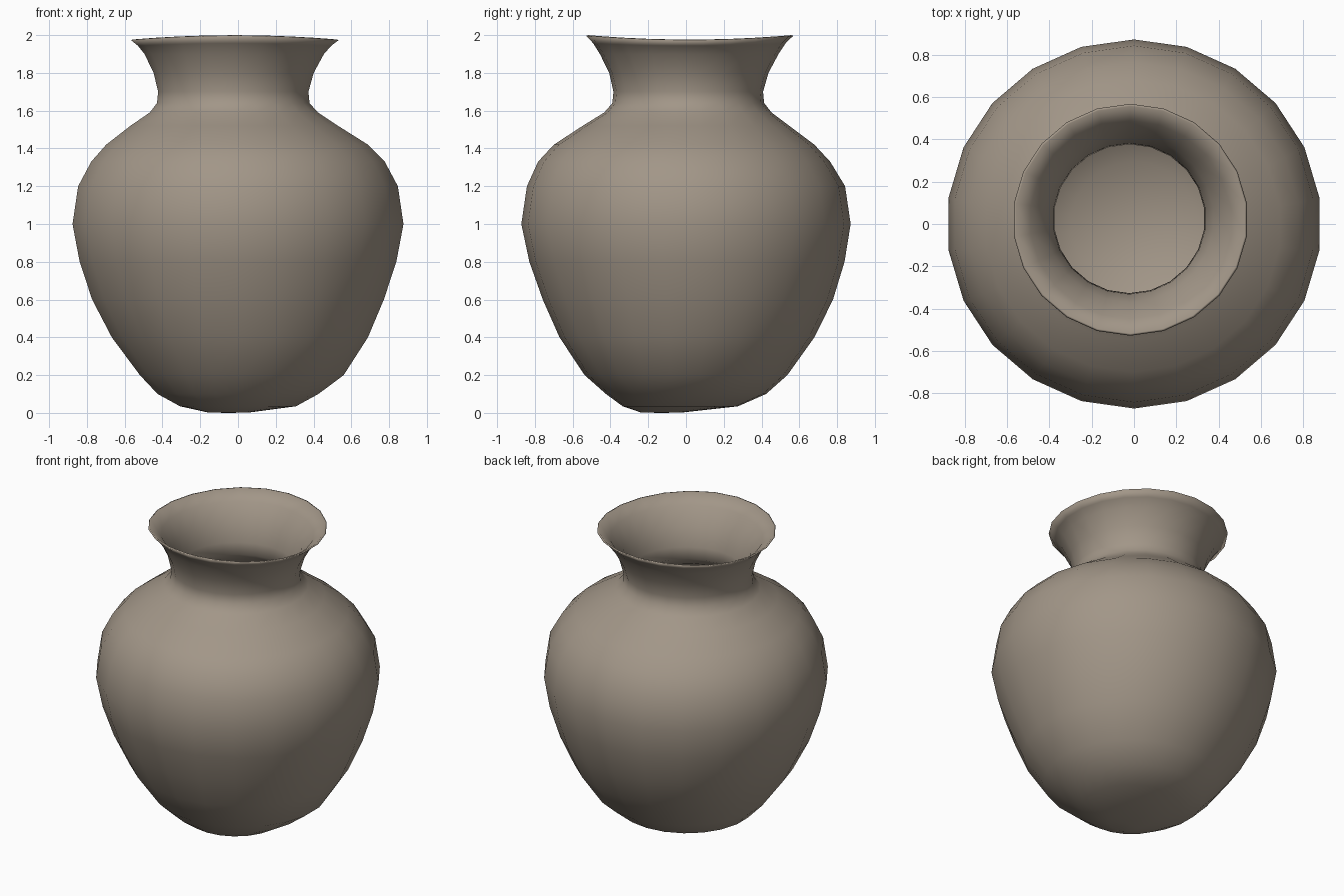
import bpy, bmesh, math

SIDES = 22

clay = bpy.data.materials.new("warm grey clay")
clay.diffuse_color = (0.36, 0.305, 0.245, 1)

# Outer rings of the slightly uneven pot: z, centre x, centre y, radius
outer = [
    (0.002, -0.05, -0.13, 0.11), (0.035, 0.0, -0.03, 0.31),
    (0.10, 0.0, 0.0, 0.43), (0.20, 0.02, 0.0, 0.545),
    (0.40, 0.01, 0.005, 0.685), (0.60, 0.0, 0.01, 0.78),
    (0.80, 0.0, 0.005, 0.847), (1.00, 0.0, 0.0, 0.885),
    (1.20, 0.0, 0.0, 0.855), (1.33, 0.0, -0.01, 0.785),
    (1.42, -0.005, -0.01, 0.70), (1.52, -0.02, 0.0, 0.555),
    (1.59, -0.022, 0.01, 0.45), (1.64, -0.025, 0.012, 0.408),
    (1.70, -0.025, 0.012, 0.402), (1.80, -0.023, 0.015, 0.428),
    (1.90, -0.02, 0.017, 0.48), (1.95, -0.018, 0.018, 0.517),
    (1.985, -0.017, 0.02, 0.556)]
# Inner wall, from the lip down to the hollow floor
inner = [
    (1.988, -0.017, 0.02, 0.545), (1.93, -0.018, 0.02, 0.475),
    (1.82, -0.02, 0.022, 0.398), (1.70, -0.022, 0.025, 0.362),
    (1.62, -0.022, 0.025, 0.357), (1.56, -0.022, 0.02, 0.42),
    (1.40, 0.0, 0.0, 0.67), (1.20, 0.0, 0.0, 0.81),
    (1.00, 0.0, 0.0, 0.84), (0.80, 0.0, 0.0, 0.805),
    (0.60, 0.0, 0.0, 0.735), (0.40, 0.0, 0.0, 0.64),
    (0.20, 0.0, 0.0, 0.47), (0.10, 0.0, 0.0, 0.30)]

bm = bmesh.new()


def ring(z, cx, cy, r):
    verts = []
    sag = 0.012 * max(0.0, (z - 1.9) / 0.09)  # wavy rim: low at the sides
    for i in range(SIDES):
        a = math.tau * (i + 0.5) / SIDES
        verts.append(bm.verts.new((cx + r * math.cos(a),
                                   cy + r * 0.985 * math.sin(a),
                                   z - sag * math.cos(2 * a))))
    return verts


rings = [ring(*p) for p in outer + inner]
for lo, hi in zip(rings, rings[1:]):
    for i in range(SIDES):
        j = (i + 1) % SIDES
        bm.faces.new((lo[i], lo[j], hi[j], hi[i]))


# Rounded foot and inside floor
def cap(loop, co, flip):
    tip = bm.verts.new(co)
    for i in range(SIDES):
        f = (loop[i], loop[(i + 1) % SIDES], tip)
        bm.faces.new(f[::-1] if flip else f)


cap(rings[0], (-0.05, -0.13, 0.0), True)
cap(rings[-1], (0.0, 0.0, 0.05), False)
bmesh.ops.recalc_face_normals(bm, faces=bm.faces[:])
for f in bm.faces:
    f.smooth = True

mesh = bpy.data.meshes.new("vase")
bm.to_mesh(mesh)
bm.free()
mesh.materials.append(clay)
vase = bpy.data.objects.new("vase", mesh)
bpy.context.collection.objects.link(vase)
